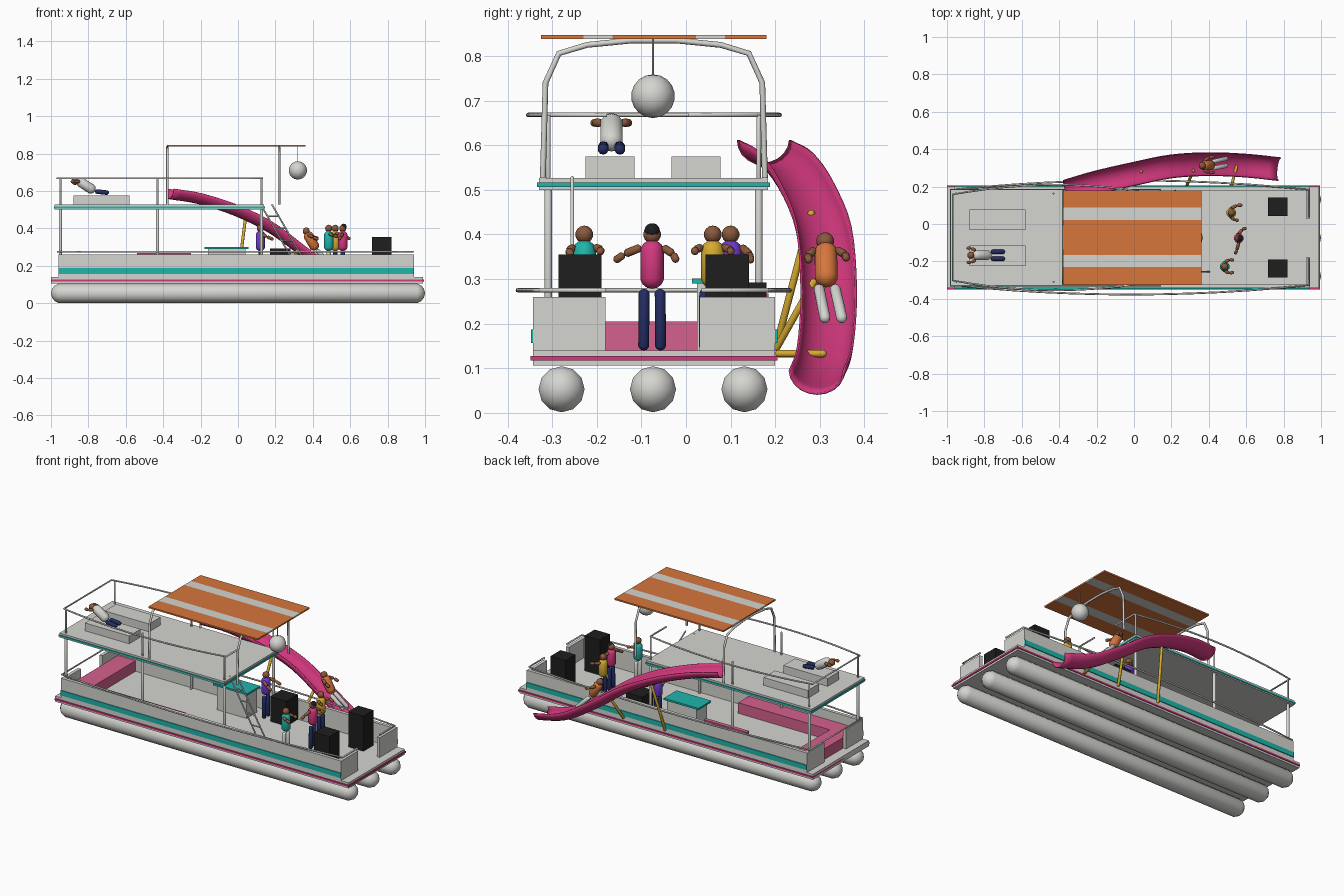
import bpy, bmesh, math
from mathutils import Vector, Matrix

if "Cube" in bpy.data.objects:
    bpy.data.objects.remove(bpy.data.objects["Cube"], do_unlink=True)

PALETTE = {
    "light_grey": (.66, .66, .63), "hot_pink": (.66, .04, .21),
    "soft_pink": (.66, .12, .27), "teal": (.014, .46, .41),
    "orange": (.68, .18, .045), "navy": (.017, .026, .12),
    "brown_skin": (.26, .10, .045), "black": (.013, .013, .013),
    "yellow": (.68, .41, .03), "purple": (.16, .045, .66)}
NAMES = list(PALETTE)
for n, c in PALETTE.items():
    m = bpy.data.materials.new(n)
    m.use_nodes = True
    m.diffuse_color = (*c, 1)
    node = next(k for k in m.node_tree.nodes if k.type == 'BSDF_PRINCIPLED')
    node.inputs["Base Color"].default_value = (*c, 1)

MID = -.072      # centre line of the boat in y
FLOOR = .14


def add(name, mesh, colours):
    for c in colours:
        mesh.materials.append(bpy.data.materials[c])
    ob = bpy.data.objects.new(name, mesh)
    bpy.context.collection.objects.link(ob)
    return ob


def finish(name, bm, colours, smooth=False):
    bmesh.ops.recalc_face_normals(bm, faces=bm.faces)
    mesh = bpy.data.meshes.new(name)
    for f in bm.faces:
        f.smooth = smooth
    bm.to_mesh(mesh)
    bm.free()
    return add(name, mesh, colours)


def box(name, x, y, z, colour):
    bm = bmesh.new()
    size = [b - a for a, b in (x, y, z)]
    mid = [(a + b) / 2 for a, b in (x, y, z)]
    bmesh.ops.create_cube(bm, size=1, matrix=Matrix.Translation(mid) @ Matrix.Diagonal((*size, 1)))
    return finish(name, bm, [colour])


def capsule(bm, a, b, r, index=0, sides=10):
    """Round-ended rod whose tips touch a and b."""
    a, b = Vector(a), Vector(b)
    d = b - a
    half = max(d.length / 2 - r, 0)
    made = bmesh.ops.create_uvsphere(bm, u_segments=sides, v_segments=7, radius=r)["verts"]
    for v in made:
        v.co.z += half if v.co.z > 0 else -half
    rot = d.to_track_quat('Z', 'Y').to_matrix().to_4x4()
    bmesh.ops.transform(bm, verts=made, matrix=Matrix.Translation((a + b) / 2) @ rot)
    for f in {f for v in made for f in v.link_faces}:
        f.material_index = index


def rod(name, a, b, r, colour="light_grey", sides=10):
    bm = bmesh.new()
    capsule(bm, a, b, r, 0, sides)
    return finish(name, bm, [colour], True)


def tube(name, pts, r, colour="light_grey"):
    cu = bpy.data.curves.new(name, 'CURVE')
    cu.dimensions = '3D'
    cu.bevel_depth, cu.bevel_resolution, cu.use_fill_caps = r, 2, True
    sp = cu.splines.new('POLY')
    sp.points.add(len(pts) - 1)
    for p, co in zip(sp.points, pts):
        p.co = (*co, 1)
    tmp = bpy.data.objects.new(name + "_path", cu)
    bpy.context.collection.objects.link(tmp)
    mesh = bpy.data.meshes.new_from_object(tmp)
    bpy.data.objects.remove(tmp, do_unlink=True)
    mesh.materials.clear()
    return add(name, mesh, [colour])


# Pontoons and deck
for i, y in enumerate((-.279, -.074, .131)):
    rod(f"pontoon_{i + 1}", (-1, y, .053), (1, y, .053), .053, sides=12)
box("deck", (-1, .99), (-.343, .2), (.106, FLOOR), "light_grey")
box("deck_trim", (-1, .995), (-.349, .205), (.117, .127), "hot_pink")

# Bulwarks with a gate at each end
for side, ya, yb, out in (("right", -.343, -.323, -.348), ("left", .18, .2, .205)):
    box(f"{side}_wall", (-.96, .94), (ya, yb), (FLOOR, .26), "light_grey")
    box(f"{side}_wall_stripe", (-.96, .94), sorted((out, (ya + yb) / 2)), (.157, .187), "teal")
    for end, xa in (("bow", .92), ("stern", -.96)):
        span = (-.323, -.18) if side == "right" else (.03, .18)
        box(f"{side}_{end}_panel", (xa, xa + .02), span, (FLOOR, .26), "light_grey")

# Benches
box("side_bench", (-.82, -.2), (-.323, -.22), (FLOOR, .205), "soft_pink")
box("stern_bench", (-.94, -.82), (-.323, .18), (FLOOR, .205), "soft_pink")
box("side_cushion", (-.54, -.25), (.16, .185), (.25, .268), "soft_pink")

# Upper deck
box("upper_deck", (-.98, .14), (-.33, .184), (.5, .527), "light_grey")
box("upper_deck_trim", (-.984, .144), (-.334, .188), (.507, .516), "teal")
for i, x in enumerate((-.95, -.43, .125)):
    for side, y in (("right", -.309), ("left", .163)):
        rod(f"{side}_post_{i + 1}", (x, y, FLOOR), (x, y, .51), .009)
        rod(f"{side}_rail_post_{i + 1}", (x, y, .5), (x, y, .668), .0055)
for i, y in enumerate((-.225, -.033)):
    box(f"sunbed_{i + 1}", (-.88, -.58), (y, y + .11), (.527, .575), "light_grey")


# Hand rails, bowed outward and open at the bow
def rail(name, xa, xb, z, half, bow, gap_right, gap_left):
    steps = [i / 6 - 1 for i in range(13)]
    side = [(xa + (xb - xa) * (u + 1) / 2, half + bow * (1 - u * u)) for u in steps]
    pts = [(xb, gap_right, z)]
    pts += [(x, MID - w, z) for x, w in reversed(side)]
    pts += [(x, MID + w, z) for x, w in side]
    pts.append((xb, gap_left, z))
    tube(name, pts, .005)


rail("lower_rail", -.965, .935, .275, .255, .05, -.18, .035)
rail("upper_rail", -.968, .13, .668, .23, .052, -.177, .005)

# Striped canopy on two hoops
edges = (-.325, -.23, -.165, .022, .087, .18)
for i, span in enumerate(zip(edges, edges[1:])):
    box(f"canopy_stripe_{i + 1}", (-.38, .36), span, (.838, .847),
        "light_grey" if i % 2 else "orange")
arch = [(.249, .527), (.243, .74), (.213, .806), (.15, .825), (.05, .835)]
for n, x in (("rear", -.378), ("front", .22)):
    pts = [(x, MID - w, z) for w, z in arch] + [(x, MID + w, z) for w, z in reversed(arch)]
    tube(f"{n}_canopy_hoop", pts, .0065)

# Hanging ball
bm = bmesh.new()
bmesh.ops.create_uvsphere(bm, u_segments=12, v_segments=9, radius=.049,
                          matrix=Matrix.Translation((.32, -.074, .71)))
finish("mirror_ball", bm, ["light_grey"], True)
rod("ball_cord", (.32, -.074, .74), (.32, -.074, .84), .002, sides=6)

# Ladder to the upper deck
top, foot, off = Vector((.18, -.255, .53)), Vector((.405, -.255, FLOOR)), Vector((-.06, 0, 0))
rod("ladder_outer_rail", top, foot, .0045)
rod("ladder_inner_rail", top + off, foot + off, .0045)
for i in range(1, 6):
    p = top.lerp(foot, i / 6)
    rod(f"ladder_rung_{i}", p, p + off, .004)

# Bar, mixing desk and speakers
box("bar_body", (-.16, .04), (.025, .125), (FLOOR, .29), "light_grey")
box("bar_top", (-.18, .055), (.013, .137), (.29, .301), "teal")
box("mixing_desk", (.17, .28), (.07, .18), (FLOOR, .292), "black")
for side, y in (("right", -.286), ("left", .044)):
    box(f"{side}_speaker", (.717, .82), (y, y + .097), (FLOOR, .355), "black")

# Water slide: an open half pipe swept along a smooth path
path = [Vector(p) for p in ((-.36, .175, .612), (-.2, .222, .585), (0, .268, .52), (.2, .308, .42),
                            (.4, .32, .275), (.6, .312, .15), (.78, .293, .095))]
ctrl = [2 * path[0] - path[1]] + path + [2 * path[-1] - path[-2]]
line = []
for a, b, c, d in zip(ctrl, ctrl[1:], ctrl[2:], ctrl[3:]):
    for k in range(4):
        t = k / 4
        line.append(.5 * (2 * b + (c - a) * t + (2 * a - 5 * b + 4 * c - d) * t * t
                          + (3 * b - a - 3 * c + d) * t ** 3))
line.append(path[-1])
bm = bmesh.new()
rows = []
for i, p in enumerate(line):
    tan = (line[min(i + 1, len(line) - 1)] - line[max(i - 1, 0)]).normalized()
    out = Vector((0, 0, 1)).cross(tan).normalized()
    up = tan.cross(out)
    rows.append([bm.verts.new(p + out * .061 * math.cos(a) - up * .054 * math.sin(a))
                 for a in (math.pi * j / 10 for j in range(11))])
for r, s in zip(rows, rows[1:]):
    for j in range(10):
        bm.faces.new((r[j], r[j + 1], s[j + 1], s[j]))
slide = finish("water_slide", bm, ["hot_pink"], True)
thick = slide.modifiers.new("thickness", 'SOLIDIFY')
thick.thickness, thick.offset = .005, 0

for i, (a, b) in enumerate((((0, .2, .14), (.04, .283, .455)), ((.28, .2, .14), (.32, .29, .3)),
                            ((.52, .2, .133), (.55, .315, .133)))):
    rod(f"slide_support_{i + 1}", a, b, .0085, "yellow")


# People: legs, body, head and arms in one mesh
def person(name, hip, neck, foot, head, hands, shirt, trousers, side=(0, 1, 0), cap=False):
    hip, neck, foot, head, side = map(Vector, (hip, neck, foot, head, side))
    bm = bmesh.new()
    capsule(bm, hip, neck, .027, 0)
    for s, hand in zip((-1, 1), hands):
        capsule(bm, hip + side * .018 * s, foot + side * .019 * s, .0125, 1)
        shoulder = neck + (hip - neck) * .15 + side * .024 * s
        elbow = shoulder.lerp(Vector(hand), .5) + side * .008 * s
        capsule(bm, shoulder, elbow, .0095, 2)
        capsule(bm, elbow, Vector(hand), .009, 2)
    capsule(bm, head - Vector((0, 0, .01)), head + Vector((0, 0, .01)), .02, 2)
    if cap:
        capsule(bm, head + Vector((.005, -.012, .008)), head + Vector((.005, .012, .008)), .0175, 3)
    finish(name, bm, [shirt, trousers, "brown_skin", "black"], True)


def standing(name, x, y, shirt, trousers, reach, cap=False):
    hands = [(x + dx, y + dy, dz) for dx, dy, dz in reach]
    person(name, (x, y, .278), (x, y, .388), (x, y, FLOOR), (x, y, .4), hands, shirt, trousers, cap=cap)


standing("dancer_pink", .56, -.076, "hot_pink", "navy", ((-.02, -.085, .34), (.04, .055, .34)), True)
standing("dancer_teal", .485, -.228, "teal", "light_grey", ((.05, -.03, .355), (.05, .035, .36)))
standing("dancer_yellow", .52, .06, "yellow", "navy", ((.04, -.04, .36), (.06, .04, .36)))
standing("music_player", .12, .1, "purple", "navy", ((.07, -.045, .34), (.07, .045, .34)))

person("slide_rider", (.42, .315, .285), (.365, .313, .38), (.5, .332, .205), (.365, .312, .385),
       ((.43, .275, .34), (.43, .36, .345)), "orange", "light_grey")
person("sunbather", (-.765, -.167, .598), (-.86, -.167, .66), (-.69, -.167, .59), (-.872, -.167, .652),
       ((-.895, -.205, .65), (-.895, -.13, .65)), "light_grey", "navy")
